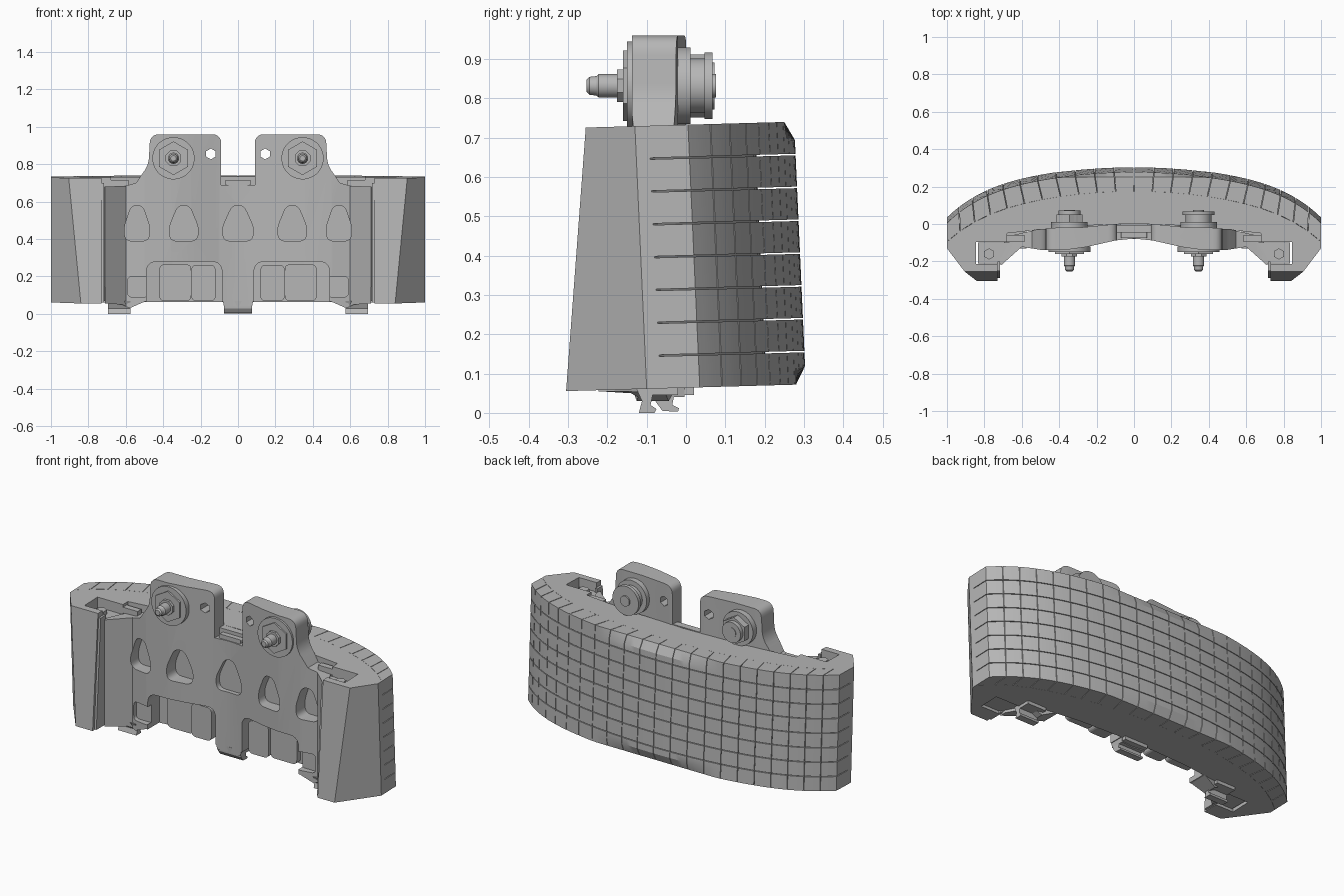
import bpy, bmesh
from math import sin, cos, pi
from mathutils import Vector

if "Cube" in bpy.data.objects:
    bpy.data.objects.remove(bpy.data.objects["Cube"])


def make(name, build):
    bm = bmesh.new()
    build(bm)
    bmesh.ops.recalc_face_normals(bm, faces=bm.faces)
    me = bpy.data.meshes.new(name)
    bm.to_mesh(me)
    bm.free()
    ob = bpy.data.objects.new(name, me)
    bpy.context.collection.objects.link(ob)
    return ob


def loft(bm, rings):
    vs = [[bm.verts.new(p) for p in r] for r in rings]
    n = len(vs[0])
    for a, b in zip(vs, vs[1:]):
        for i in range(n):
            j = (i + 1) % n
            bm.faces.new((a[i], a[j], b[j], b[i]))
    bm.faces.new(vs[0])
    bm.faces.new(vs[-1])


def prism(name, pts, a, b, axis):
    """Extrude a 2D outline along x, y or z."""
    def at(p, t):
        return {'x': (t, p[0], p[1]), 'y': (p[0], t, p[1]), 'z': (p[0], p[1], t)}[axis]
    return make(name, lambda bm: loft(bm, [[at(p, t) for p in pts] for t in (a, b)]))


def rounded(pts, r, n=5):
    out = []
    for i, p in enumerate(pts):
        p, a, b = Vector(p), Vector(pts[i - 1]), Vector(pts[(i + 1) % len(pts)])
        s = p + (a - p).normalized() * min(r, (a - p).length * .48)
        e = p + (b - p).normalized() * min(r, (b - p).length * .48)
        for k in range(n + 1):
            t = k / n
            out.append(tuple(s * (1 - t) ** 2 + p * 2 * t * (1 - t) + e * t * t))
    return out


def rect(x0, x1, z0, z1):
    return [(x0, z0), (x1, z0), (x1, z1), (x0, z1)]


def ngon(cx, cz, r, n):
    return [(cx + r * cos(2 * pi * (k + .5) / n), cz + r * sin(2 * pi * (k + .5) / n)) for k in range(n)]


def mirrored(pts):
    return pts + [(-x, y) for x, y in reversed(pts) if abs(x) > 1e-6]


def boolean(ob, cutter, op='DIFFERENCE'):
    m = ob.modifiers.new('cut', 'BOOLEAN')
    m.operation, m.object, m.solver = op, cutter, 'EXACT'
    dg = bpy.context.evaluated_depsgraph_get()
    me = bpy.data.meshes.new_from_object(ob.evaluated_get(dg))
    ob.modifiers.clear()
    ob.data = me
    bpy.data.objects.remove(cutter)


# Curved outer face of the block, seen in plan
def f(x):
    return .305 - .16 * x ** 2 - .11 * x ** 6


def height(y, v):
    return .064 + .669 * v + .028 * y


def on_block(x, d, v):
    y = f(x) - d - .03 * v
    xi = x - .025 * sin(pi * x) * d / .1
    return (xi, y, height(y, v))


# Grid of slit tiles
COLS, ROWS, D = 22, 8, .1
xs = [sin((2 * i / COLS - 1) * .95) / sin(.95) for i in range(COLS + 1)]


def tiles(bm):
    for i in range(COLS):
        x0 = xs[i] + (.0015 if i else 0)
        x1 = xs[i + 1] - (.0015 if i < COLS - 1 else 0)
        for j in range(ROWS):
            v0 = j / ROWS + (.003 if j else 0)
            v1 = (j + 1) / ROWS - (.003 if j < ROWS - 1 else 0)
            rings = []
            for k in range(4):
                x = x0 + (x1 - x0) * k / 3
                c = max(0, f(x) - .28)
                prof = [(D, v0), (c if j == 0 else 0, v0)]
                if j == 0:
                    prof.append((0, .07))
                if j == ROWS - 1:
                    prof.append((0, .93))
                prof += [(c if j == ROWS - 1 else 0, v1), (D, v1)]
                rings.append([on_block(x, d, v) for d, v in prof])
            loft(bm, rings)


make('outer_tiles', tiles)


# Solid core with tapered end wings
def core_ring(v):
    back = [on_block(x, D, v)[:2] for x in xs if x > -1e-6]
    wing = [(1, -.10 - .03 * v), (.84 + .065 * v, -.305 + .05 * v), (.73, -.305 + .05 * v), (.73, -.215),
            (.845, -.215), (.845, -.095), (.68, -.095), (.68, -.05), (.35, -.012), (0, .002)]
    return [(x, y, height(y, v)) for x, y in mirrored(back + wing)]


make('core_block', lambda bm: loft(bm, [core_ring(0), core_ring(1)]))

# Carrier plate: plan shape trimmed by the front outline
plan = [(0, -.078), (.1, -.088), (.25, -.122), (.36, -.138), (.5, -.138), (.6, -.122), (.712, -.222), (.716, -.19),
        (.65, -.06), (.52, -.03), (.42, -.02), (.3, -.02), (.1, 0), (0, -.015)]
plate = prism('carrier_plate', mirrored(plan), -.1, 1.1, 'z')
half = [(0, .69), (.09, .69)] + rounded([(.09, .7), (.09, .96), (.47, .96), (.478, .79), (.545, .71)], .05)[6:24]
half += [(.545, .70), (.60, .685), (.715, .68), (.712, .055), (.62, .05), (.58, .03), (.5, .065), (.08, .065),
         (.075, .04), (0, .04)]
boolean(plate, prism('outline', mirrored(half), -.5, .5, 'y'), 'INTERSECT')

# Rounded triangular pockets
for cx, w in ((0, .085), (.29, .08), (-.29, .08), (.54, .07), (-.54, .07)):
    tri = [(cx - w * .9, .39), (cx + w * .9, .39), (cx + w, .46), (cx + .03, .58), (cx - .03, .58), (cx - w, .46)]
    boolean(plate, prism('pocket', rounded(tri, .035), -.4, -.055, 'y'))
for s in (-1, 1):
    # Lower windows, small recesses, hex holes
    boolean(plate, prism('window', rounded([(s * .085, -.1), (s * .49, -.1), (s * .49, .28), (s * .085, .28)], .06),
                         -.4, .3, 'y'))
    boolean(plate, prism('recess', rounded(rect(s * .535 - .055, s * .535 + .055, .09, .2), .025), -.4, -.10, 'y'))
    boolean(plate, prism('hole', ngon(s * .145, .855, .029, 6), -.4, .3, 'y'))

# Parts repeated left and right
SIDE_HOOK = [(-.13, .07), (-.112, .03), (-.12, 0), (-.08, 0), (-.075, .01), (-.09, .02), (-.085, .045),
             (-.02, .045), (-.02, .07)]
CENTRE_HOOK = [(-.08, .07), (-.078, .03), (-.06, .005), (-.02, .003), (-.018, .012), (-.035, .02), (-.03, .045),
               (.02, .045), (.02, .07)]
prism('centre_foot', CENTRE_HOOK, -.075, .075, 'x')
prism('centre_tab', rounded(rect(-.095, .095, .68, .735), .012), -.045, -.005, 'y')
prism('centre_clip', rounded(rect(-.07, .07, .69, .715), .008), -.075, -.04, 'y')
for s, side in ((-1, 'left'), (1, 'right')):
    prism(side + '_foot', SIDE_HOOK, s * .575, s * .695, 'x')
    for k, (a, b, top) in enumerate(((.12, .25, .262), (.25, .42, .265))):
        prism(f'{side}_window_block_{k}', rounded(rect(min(s * a, s * b), max(s * a, s * b), .068, top), .03),
              -.075 + .02 * k, .01, 'y')
    # Wing bracket, nut and edge rail
    prism(side + '_wing_bracket', [(s * x, y) for x, y in ((.67, -.1), (.835, -.1), (.835, -.21), (.715, -.21))],
          .07, .675, 'z')
    prism(side + '_wing_nut', ngon(s * .775, -.16, .03, 6), .66, .70, 'z')
    prism(side + '_edge_rail', [(-.29, .06), (-.2, .06), (-.2, .70), (-.25, .70)], s * .716, s * .729, 'x')
    prism(side + '_top_clip', rect(s * .645 - .06, s * .645 + .06, -.095, -.06), .68, .715, 'z')
    # Pivot pin: front nut and stud, back collar and flange
    cx, cz = s * .345, .832

    def disc(part, r, a, b, n=32):
        prism(f'{side}_{part}', ngon(cx, cz, r, n), a, b, 'y')
    disc('washer', .113, -.15, -.12)
    disc('hex_nut', .09, -.16, -.145, 6)
    disc('stud_base', .045, -.175, -.158, 8)

    def stud(bm):
        loft(bm, [[(x, y, z) for x, z in ngon(cx, cz, r, 24)]
                  for y, r in ((-.15, .03), (-.222, .03), (-.228, .025), (-.246, .023), (-.253, .015))])
    make(side + '_stud', stud)
    disc('collar', .098, -.04, .012)
    disc('neck', .07, .01, .05)
    if s > 0:
        disc('flange', .085, .047, .068)
    else:
        disc('back_nut', .08, .012, .05, 6)
        disc('flange', .06, .05, .073)
    disc('pin_end', .03, .05, .076)

# One dark grey for everything; smooth the round parts, keep hard edges
grey = bpy.data.materials.new('dark_grey')
grey.diffuse_color = (.47, .47, .47, 1)
grey.use_nodes = True
grey.node_tree.nodes["Principled BSDF"].inputs["Base Color"].default_value = grey.diffuse_color
SMOOTH = ('stud', 'washer', 'collar', 'neck', 'flange', 'pin', 'plate', 'tiles')
for ob in bpy.context.scene.objects:
    ob.data.materials.clear()
    ob.data.materials.append(grey)
    ob.select_set(any(k in ob.name for k in SMOOTH))
    if ob.select_get():
        bpy.context.view_layer.objects.active = ob
bpy.ops.object.shade_smooth_by_angle(angle=.4)
